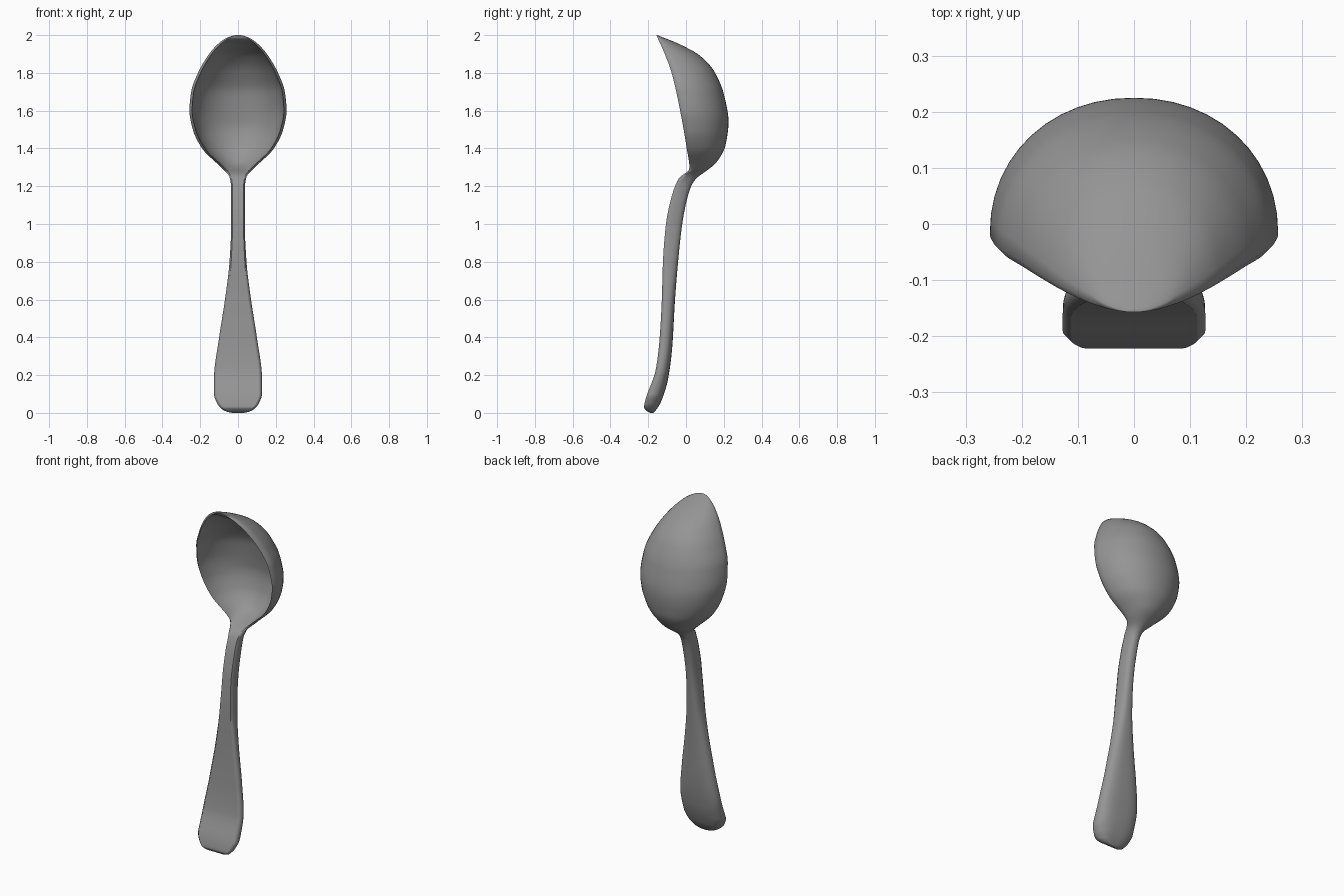
import bpy, bmesh, math

if "Cube" in bpy.data.objects:
    bpy.data.objects.remove(bpy.data.objects["Cube"])

# Profiles along the height: (z, value)
HALF_WIDTH = [(0, .03), (.006, .058), (.02, .085), (.05, .11), (.1, .127), (.18, .127),
              (.4, .1), (.6, .069), (.8, .045), (1, .036), (1.2, .037), (1.25, .045),
              (1.3, .09), (1.4, .19), (1.5, .239), (1.6, .257), (1.7, .248), (1.8, .212),
              (1.9, .153), (1.95, .109), (1.98, .07), (1.995, .035), (2, .012)]
FRONT = [(0, -.19), (.012, -.21), (.03, -.222), (.06, -.217), (.23, -.16), (.39, -.14),
         (.6, -.128), (.8, -.122), (1, -.106), (1.13, -.08), (1.235, -.042), (1.262, -.015),
         (1.28, .012), (1.3, .018), (1.4, .004), (1.6, -.031), (1.8, -.076), (1.9, -.112), (2, -.157)]
BACK = [(0, -.172), (.02, -.155), (.06, -.132), (.175, -.096), (.335, -.074), (.6, -.058),
        (.8, -.042), (1, -.02), (1.13, .005), (1.21, .032), (1.245, .058), (1.27, .092),
        (1.325, .16), (1.42, .21), (1.54, .225), (1.685, .201), (1.81, .148), (1.89, .075),
        (1.95, -.03), (2, -.152)]
HOLLOW = [(0, 0), (1.27, 0), (1.285, .035), (1.325, .112), (1.42, .184), (1.54, .218),
          (1.685, .222), (1.81, .19), (1.89, .145), (1.95, .06), (1.985, 0), (2, 0)]
ROUNDNESS = [(0, .7), (1.1, .75), (1.3, .95), (2, .95)]


def sample(profile, z):
    """Smooth interpolation without overshoot."""
    n = len(profile)
    slope = [(profile[i + 1][1] - profile[i][1]) / (profile[i + 1][0] - profile[i][0])
             for i in range(n - 1)]

    def tangent(i):
        if i == 0 or i == n - 1:
            return slope[min(i, n - 2)]
        a, b = slope[i - 1], slope[i]
        return 2 * a * b / (a + b) if a * b > 0 else 0

    i = 0
    while i < n - 2 and z > profile[i + 1][0]:
        i += 1
    h = profile[i + 1][0] - profile[i][0]
    t = min(max((z - profile[i][0]) / h, 0), 1)
    return ((2 * t**3 - 3 * t**2 + 1) * profile[i][1] + (t**3 - 2 * t**2 + t) * h * tangent(i)
            + (3 * t**2 - 2 * t**3) * profile[i + 1][1] + (t**3 - t**2) * h * tangent(i + 1))


def section(z, steps=24):
    """Closed crescent or D-shaped outline: rounded back, then flat or hollow front."""
    w, f, b = sample(HALF_WIDTH, z), sample(FRONT, z), sample(BACK, z)
    d, p = sample(HOLLOW, z), sample(ROUNDNESS, z)
    lip = min(.014, .2 * w)
    edge = f + min(.014, .25 * (b - f))
    points = []
    for k in range(steps + 1):
        a = math.pi * k / steps
        c, s = math.cos(a), max(math.sin(a), 0)
        points.append((math.copysign(abs(c)**p, c) * w, edge + (b - edge) * s**p, z))
    for k in range(steps, -1, -1):
        a = math.pi * k / steps
        points.append((math.cos(a) * (w - lip), f + d * max(math.sin(a), 0), z))
    return points


# Spoon: one continuous loft from handle end to bowl tip
bm = bmesh.new()
STATIONS = 220
rings = [[bm.verts.new(p) for p in section(1 - math.cos(math.pi * i / STATIONS))]
         for i in range(STATIONS + 1)]
for low, high in zip(rings, rings[1:]):
    for k in range(len(low)):
        j = (k + 1) % len(low)
        bm.faces.new((low[k], low[j], high[j], high[k]))
bm.faces.new(rings[0][::-1])
bm.faces.new(rings[-1])
bmesh.ops.recalc_face_normals(bm, faces=bm.faces)
mesh = bpy.data.meshes.new("spoon")
bm.to_mesh(mesh)
bm.free()

metal = bpy.data.materials.new("grey metal")
metal.diffuse_color = (.3, .3, .3, 1)
metal.use_nodes = True
metal.node_tree.nodes["Principled BSDF"].inputs["Base Color"].default_value = metal.diffuse_color
mesh.materials.append(metal)

spoon = bpy.data.objects.new("spoon", mesh)
bpy.context.collection.objects.link(spoon)
bpy.context.view_layer.objects.active = spoon
spoon.select_set(True)
bpy.ops.object.shade_smooth_by_angle(angle=math.radians(55))
